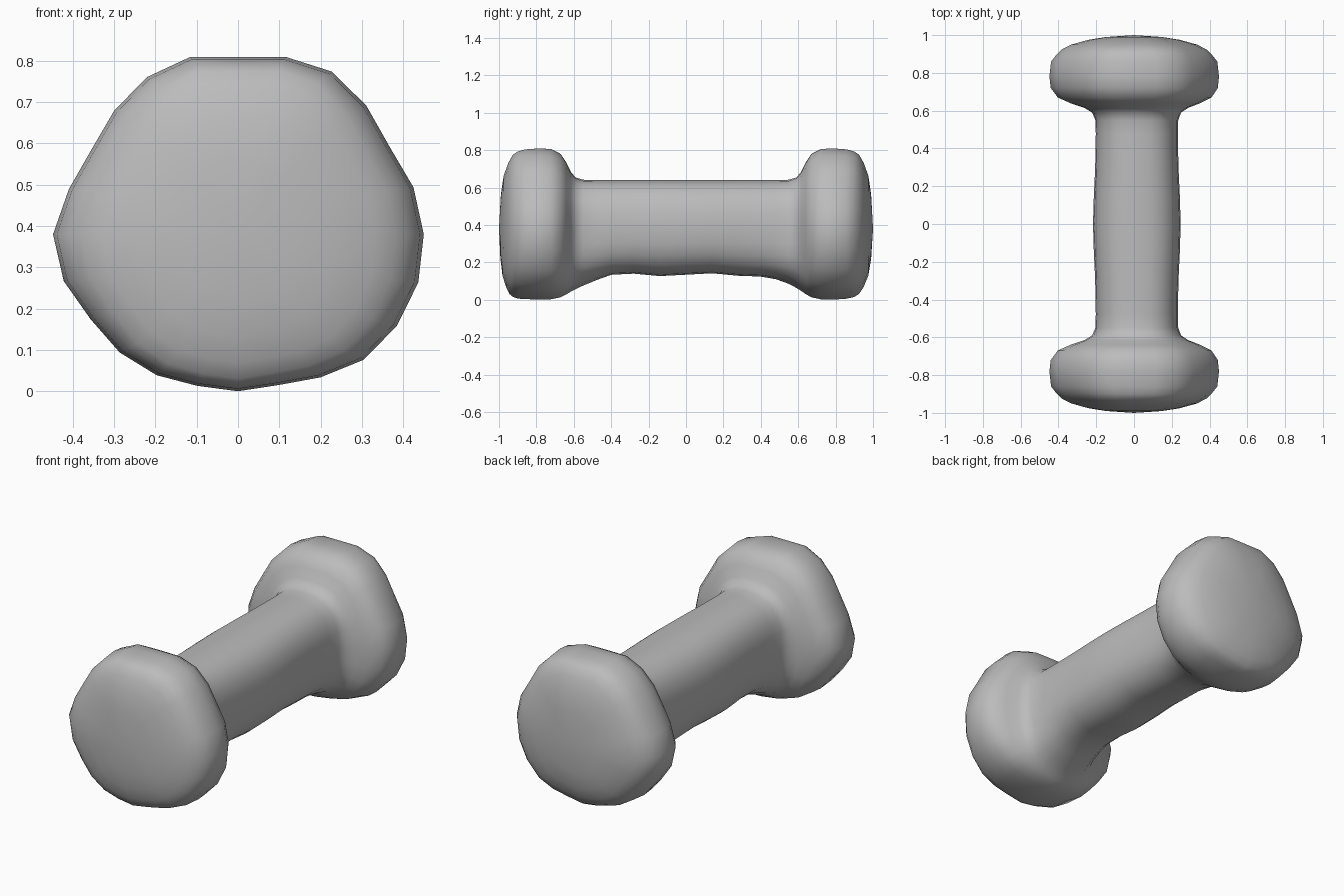
import bpy, bmesh, math

cube = bpy.data.objects.get("Cube")
if cube:
    bpy.data.objects.remove(cube, do_unlink=True)

# One plain grey material
grey = bpy.data.materials.new("cast_grey")
grey.use_nodes = True
colour = (0.5, 0.5, 0.5, 1)
grey.diffuse_color = colour
grey.node_tree.nodes["Principled BSDF"].inputs["Base Color"].default_value = colour

# Rounded hexagonal head outline: radius every 15 degrees around the axis
CENTRE_Z = 0.38
HEAD = [.45, .44, .424, .44, .455, .445, .43, .445, .44, .424, .41, .424,
        .448, .437, .412, .405, .394, .38, .38, .378, .4, .43, .444, .452]
SIDES = len(HEAD)
ANGLES = [2 * math.pi * i / SIDES for i in range(SIDES)]

# Handle stations: distance from middle, flare into head, extra flare underneath
HANDLE = [(0, 0, 0), (.14, 0, 0), (.28, 0, 0), (.4, 0, .04), (.48, 0, .2),
          (.55, .01, .4), (.59, .08, .55), (.615, .25, .66), (.64, .55, .78),
          (.67, .82, .9), (.72, .97, .98), (.78, 1, 1)]
# Head stations: distance from middle, width scale, height scale
CAP = [(.86, .98, .985), (.9, .91, .96), (.925, .85, .92), (.95, .74, .82),
       (.975, .54, .66), (.99, .33, .42)]


def head_point(i, sx=1.0, sz=1.0):
    a = ANGLES[i]
    return HEAD[i] * math.cos(a) * sx, CENTRE_Z + HEAD[i] * math.sin(a) * sz


def handle_point(i, y):
    """Squarish oval grip, slightly fuller in the middle, wavy below."""
    c, s = math.cos(ANGLES[i]), math.sin(ANGLES[i])
    k = 2 / 2.5
    half_w = 0.217 + 0.015 * math.exp(-(y / 0.25) ** 2)
    x = 0.015 + half_w * math.copysign(abs(c) ** k, c)
    z = 0.387 + 0.253 * math.copysign(abs(s) ** k, s)
    return x, z + 0.008 * math.sin(14 * y) * max(0, -s)


def handle_ring(y, flare, under):
    ring = []
    for i, a in enumerate(ANGLES):
        down = max(0, -math.sin(a)) ** 2
        t = flare + max(0, under - flare) * down
        (hx, hz), (kx, kz) = handle_point(i, y), head_point(i)
        ring.append((hx + (kx - hx) * t, y, hz + (kz - hz) * t))
    return ring


def cap_ring(y, sx, sz, side):
    ring = []
    for i, a in enumerate(ANGLES):
        x, z = head_point(i, sx, sz)
        # The front head has a crisper lip along its lower edge
        lip = 0.25 * (1 - y) * max(0, -math.sin(a)) if side < 0 else 0
        ring.append((x, side * (y + lip), z))
    return ring


# Rings from the front end to the back end
rings = [cap_ring(*s, -1) for s in reversed(CAP)]
rings += [handle_ring(-y, f, u) for y, f, u in reversed(HANDLE[1:])]
rings += [handle_ring(y, f, u) for y, f, u in HANDLE]
rings += [cap_ring(*s, 1) for s in CAP]

# Skin the rings and close both domed ends
bm = bmesh.new()
loops = [[bm.verts.new(p) for p in ring] for ring in rings]
for a, b in zip(loops, loops[1:]):
    for i in range(SIDES):
        j = (i + 1) % SIDES
        bm.faces.new((a[i], a[j], b[j], b[i]))
for loop, y in ((loops[0], -1), (loops[-1], 1)):
    tip = bm.verts.new((0, y, CENTRE_Z))
    for i in range(SIDES):
        bm.faces.new((loop[i], loop[(i + 1) % SIDES], tip))
bmesh.ops.recalc_face_normals(bm, faces=bm.faces)

mesh = bpy.data.meshes.new("dumbbell_body")
bm.to_mesh(mesh)
bm.free()
mesh.materials.append(grey)
body = bpy.data.objects.new("dumbbell_body", mesh)
bpy.context.collection.objects.link(body)
for face in mesh.polygons:
    face.use_smooth = True
